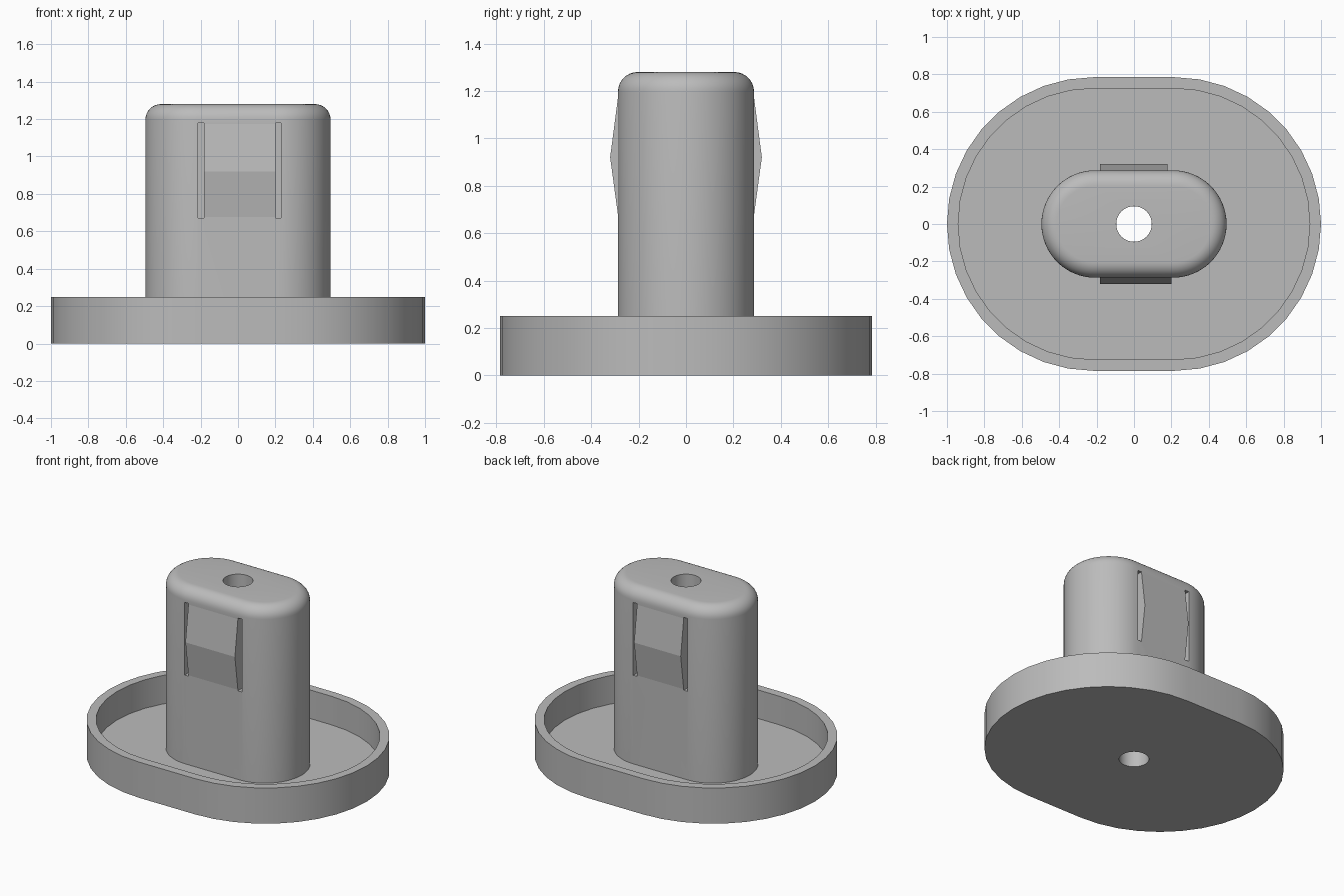
import bpy, bmesh, math

cube = bpy.data.objects.get("Cube")
if cube:
    bpy.data.objects.remove(cube)

mat = bpy.data.materials.new("plain grey")
mat.use_nodes = True
GREY = (0.5, 0.5, 0.5, 1)
mat.diffuse_color = GREY
mat.node_tree.nodes["Principled BSDF"].inputs["Base Color"].default_value = GREY

BORE = 0.095     # radius of the hole through the whole piece
FLOOR = 0.05     # thickness of the tray floor
POST_R = 0.287   # half depth of the post
POST_TOP = 1.28


def make_object(name, bm):
    bmesh.ops.recalc_face_normals(bm, faces=bm.faces)
    mesh = bpy.data.meshes.new(name)
    bm.to_mesh(mesh)
    bm.free()
    mesh.materials.append(mat)
    ob = bpy.data.objects.new(name, mesh)
    bpy.context.collection.objects.link(ob)
    return ob


def stadium(straight, radius, steps):
    """Outline of two half circles joined by straight sides."""
    points = []
    for side in (1, -1):
        for i in range(steps + 1):
            a = math.pi * (i / steps - 0.5)
            points.append((side * (straight + radius * math.cos(a)),
                           side * radius * math.sin(a)))
    return points


def loft(name, rings, steps):
    """Closed skin through stadium rings given as (straight, radius, z)."""
    bm = bmesh.new()
    loops = [[bm.verts.new((x, y, z)) for x, y in stadium(s, r, steps)]
             for s, r, z in rings]
    for a, b in zip(loops, loops[1:] + loops[:1]):
        for i in range(len(a)):
            j = (i + 1) % len(a)
            bm.faces.new((a[i], a[j], b[j], b[i]))
    bmesh.ops.remove_doubles(bm, verts=bm.verts, dist=1e-5)
    return make_object(name, bm)


def box(name, x0, x1, y0, y1, z0, z1):
    bm = bmesh.new()
    bmesh.ops.create_cube(bm, size=1)
    for v in bm.verts:
        v.co = (x1 if v.co.x > 0 else x0, y1 if v.co.y > 0 else y0,
                z1 if v.co.z > 0 else z0)
    return make_object(name, bm)


def smooth(ob):
    bpy.ops.object.select_all(action='DESELECT')
    ob.select_set(True)
    bpy.context.view_layer.objects.active = ob
    bpy.ops.object.shade_smooth_by_angle(angle=math.radians(30))


# Oval tray with a raised rim
S = 0.215
tray = loft("tray", [(0, BORE, 0), (S, 0.785, 0), (S, 0.785, 0.25), (S, 0.725, 0.25),
                     (S, 0.725, FLOOR), (0, BORE, FLOOR)], 18)
smooth(tray)

# Post with a rounded top edge and a bore
S, ROUND = 0.208, 0.083
rings = [(0, BORE, FLOOR), (S, POST_R, FLOOR)]
for i in range(9):
    a = math.pi / 2 * i / 8
    rings.append((S, POST_R - ROUND + ROUND * math.cos(a),
                  POST_TOP - ROUND + ROUND * math.sin(a)))
rings.append((0, BORE, POST_TOP))
post = loft("post", rings, 32)

# Slots beside the clips, and the ridged clips themselves
LOW, PEAK, HIGH = 0.67, 0.92, 1.18
for name, side, left, right in (("front", -1, -0.183, 0.2), ("back", 1, -0.183, 0.178)):
    for x0, x1 in ((left - 0.03, left), (right, right + 0.03)):
        y0, y1 = sorted((side * 0.17, side * 0.4))
        cutter = box(name + "_slot_cutter", x0, x1, y0, y1, LOW, HIGH)
        cutter.hide_render = True
        cut = post.modifiers.new("slot", 'BOOLEAN')
        cut.object = cutter
        cut.solver = 'EXACT'
        bpy.context.view_layer.objects.active = post
        bpy.ops.object.modifier_apply(modifier=cut.name)
        bpy.data.objects.remove(cutter)

    bm = bmesh.new()
    profile = [(POST_R - 0.001, LOW), (0.32, PEAK), (POST_R - 0.001, HIGH)]
    ends = [[bm.verts.new((x, side * y, z)) for y, z in profile] for x in (left, right)]
    for end in ends:
        bm.faces.new(end)
    for i in range(3):
        j = (i + 1) % 3
        bm.faces.new((ends[0][i], ends[0][j], ends[1][j], ends[1][i]))
    make_object(name + "_clip", bm)

smooth(post)
